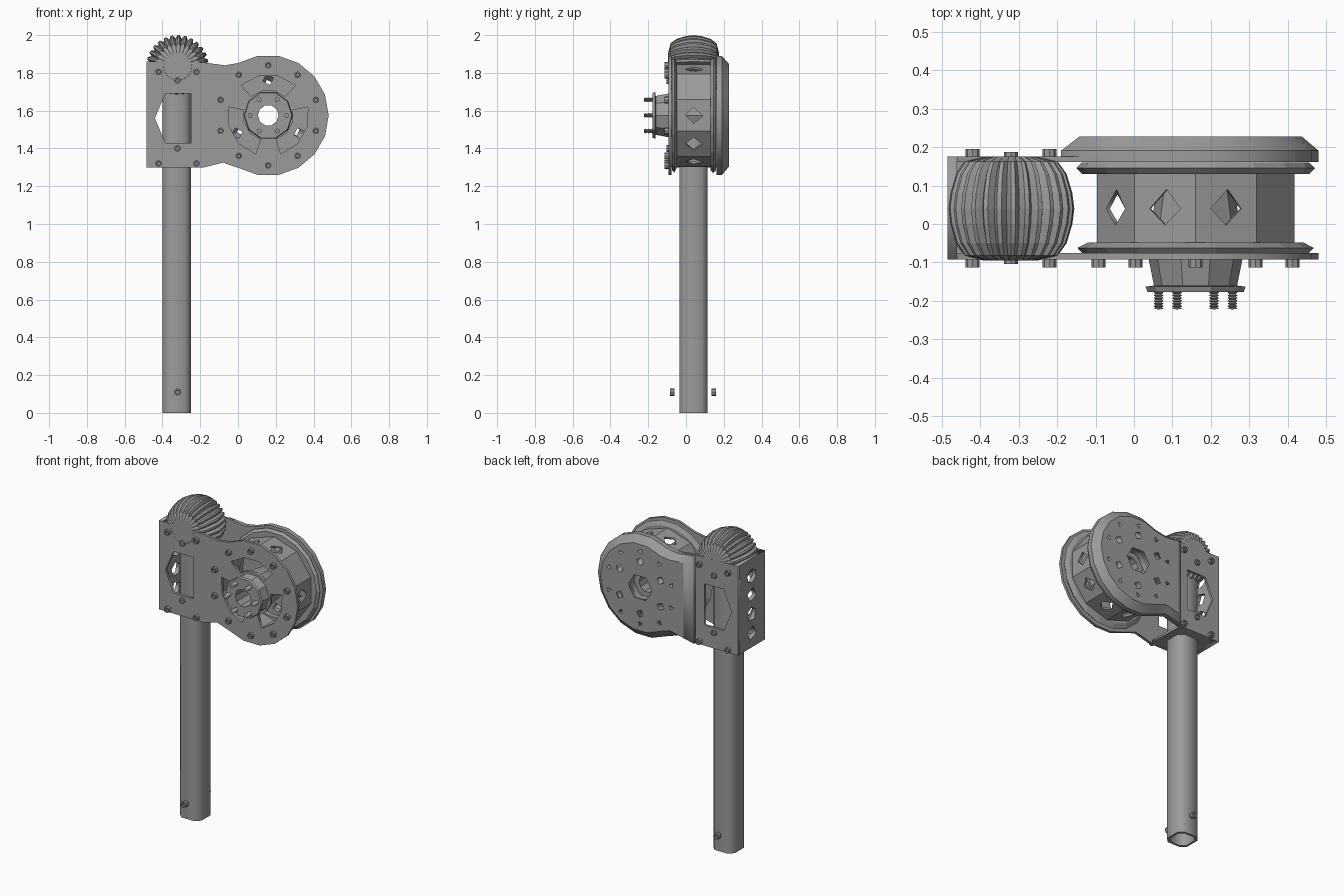
import bpy, bmesh
from math import sin, cos, pi, radians
from mathutils import Matrix, Vector

cube = bpy.data.objects.get("Cube")
if cube:
    bpy.data.objects.remove(cube)

GREY = bpy.data.materials.new("plain grey")
GREY.use_nodes = True
GREY.diffuse_color = (0.33, 0.33, 0.33, 1)
GREY.node_tree.nodes["Principled BSDF"].inputs["Base Color"].default_value = (0.33, 0.33, 0.33, 1)

CX, CZ = 0.16, 1.575      # drum axis
PX, PY = -0.325, 0.04     # pole axis


def finish(name, bm):
    bmesh.ops.remove_doubles(bm, verts=bm.verts, dist=0.0001)
    bmesh.ops.recalc_face_normals(bm, faces=bm.faces)
    mesh = bpy.data.meshes.new(name)
    bm.to_mesh(mesh)
    bm.free()
    mesh.materials.append(GREY)
    obj = bpy.data.objects.new(name, mesh)
    bpy.context.collection.objects.link(obj)
    return obj


def frame(u, v, w, origin):
    m = Matrix((u, v, w)).transposed().to_4x4()
    m.translation = Vector(origin)
    return m


def facing_front(y):
    return frame((1, 0, 0), (0, 0, 1), (0, -1, 0), (0, y, 0))


def plate(name, loops, thickness, matrix, far_scale=None):
    """Flat sheet: first loop is the outline, the others are holes."""
    curve = bpy.data.curves.new(name, 'CURVE')
    curve.dimensions = '2D'
    curve.fill_mode = 'BOTH'
    curve.extrude = thickness / 2
    for loop in loops:
        spline = curve.splines.new('POLY')
        spline.points.add(len(loop) - 1)
        for p, (u, v) in zip(spline.points, loop):
            p.co = (u, v, 0, 1)
        spline.use_cyclic_u = True
    temp = bpy.data.objects.new(name + " outline", curve)
    bpy.context.collection.objects.link(temp)
    graph = bpy.context.evaluated_depsgraph_get()
    mesh = bpy.data.meshes.new_from_object(temp.evaluated_get(graph))
    bm = bmesh.new()
    bm.from_mesh(mesh)
    bpy.data.objects.remove(temp)
    bpy.data.curves.remove(curve)
    bpy.data.meshes.remove(mesh)
    if far_scale:
        for v in bm.verts:
            if v.co.z < 0:
                v.co.x = CX + (v.co.x - CX) * far_scale
                v.co.y = CZ + (v.co.y - CZ) * far_scale
    bm.transform(matrix)
    return finish(name, bm)


def ngon(x, z, r, sides, start=0.0):
    return [(x + r * cos(start + 2 * pi * i / sides),
             z + r * sin(start + 2 * pi * i / sides)) for i in range(sides)]


def around(r, count, start):
    return ngon(CX, CZ, r, count, radians(start))


def lathe(name, profile, sides, x, z, y=0.0, flip=1, closed=True, notch=0.0):
    """Turn (radius, y) points about an axis along y."""
    bm = bmesh.new()
    rings = []
    for i in range(sides):
        a = 2 * pi * i / sides
        ring = []
        for r, d in profile:
            rr = r - notch if notch and i % 3 == 1 and r > 0.1 else r
            ring.append(bm.verts.new((x + rr * cos(a), y + flip * d, z + rr * sin(a))))
        rings.append(ring)
    n = len(profile)
    for i in range(sides):
        a, b = rings[i], rings[(i + 1) % sides]
        for j in range(n if closed else n - 1):
            k = (j + 1) % n
            bm.faces.new((a[j], a[k], b[k], b[j]))
    return finish(name, bm)


def bolt(name, x, z, y, flip=1, r=0.018, length=0.02):
    # socket head, pointing to -y unless flipped
    lathe(name, [(0.0001, -length / 2), (r * 0.5, -length / 2), (r * 0.6, -length),
                 (r, -length), (r, 0), (0.0001, 0)], 8, x, z, y, flip, closed=False)


# Side plate outline: square housing, waist and round end
arc = [(CX + 0.32 * cos(radians(a)), CZ + 0.32 * sin(radians(a)))
       for a in range(-120, 121, 20)]
outline = [(-0.485, 1.3), (-0.18, 1.3), (-0.08, 1.325)] + arc + \
          [(-0.07, 1.84), (-0.18, 1.855), (-0.485, 1.86)]
window = [(-0.25, 1.43), (-0.25, 1.69), (-0.385, 1.69), (-0.44, 1.56), (-0.385, 1.43)]


def slot(mid):
    angles = [radians(mid + d) for d in (-42, -14, 14, 42)]
    return [(CX + 0.215 * cos(a), CZ + 0.215 * sin(a)) for a in angles] + \
           [(CX + 0.135 * cos(a), CZ + 0.135 * sin(a)) for a in reversed(angles)]


plate("front_plate", [outline, window, ngon(CX, CZ, 0.06, 8)] +
      [slot(m) for m in (90, 210, 330)], 0.017, facing_front(-0.084))

# Back plate and its dished cover share the same openings
openings = [ngon(CX, CZ, 0.095, 6)] + \
           [ngon(x, z, 0.03, 4, 0.3) for x, z in around(0.19, 6, 90)]
plate("back_plate", [outline, window] + openings, 0.015, facing_front(0.168))
cover = [(-0.19, 1.3), (-0.08, 1.325)] + arc + [(-0.07, 1.84), (-0.19, 1.85)]
pockets = [ngon(x, z, 0.02, 3, i) for i, (x, z) in enumerate(around(0.265, 10, 90))]
plate("back_cover_rim", [cover] + openings, 0.015, facing_front(0.183))
plate("back_cover", [cover] + openings + pockets, 0.038, facing_front(0.209), 0.86)

# Housing side wall with stacked cut-outs, and floor around the pole
wall = [(-0.092, 1.3), (0.175, 1.3), (0.175, 1.86), (-0.092, 1.86)]
cuts = [ngon(PY, z, 0.045, n, 0.4) for z, n in ((1.39, 4), (1.51, 5), (1.63, 4), (1.75, 6))]
plate("housing_side_wall", [wall] + cuts, 0.025,
      frame((0, 1, 0), (0, 0, 1), (1, 0, 0), (-0.4725, 0, 0)))


def pole_section(h, c):
    pts = []
    for sx, sy in ((1, 1), (-1, 1), (-1, -1), (1, -1)):
        pair = [(PX + sx * h, PY + sy * (h - c)), (PX + sx * (h - c), PY + sy * h)]
        pts += pair if sx * sy > 0 else pair[::-1]
    return pts


floor = [(-0.46, -0.08), (-0.2, -0.08), (-0.2, 0.165), (-0.46, 0.165)]
plate("housing_floor", [floor, pole_section(0.076, 0.03)], 0.015,
      Matrix.Translation((0, 0, 1.308)))

# Hollow pole with chamfered corners
plate("pole", [pole_section(0.075, 0.03), pole_section(0.062, 0.025)], 1.7,
      Matrix.Translation((0, 0, 0.85)))

# Drum: ten flat panels, all but one pierced
half = 0.27 * sin(pi / 10)
panel = [(-half, -0.075), (half, -0.075), (half, 0.16), (-half, 0.16)]
kite = [(-0.042, 0.04), (0.0, -0.003), (0.042, 0.04), (0.004, 0.09)]
for i in range(10):
    a = 2 * pi * i / 10
    c, s = cos(a), sin(a)
    d = 0.27 * cos(pi / 10) - 0.006
    plate("drum_panel", [panel] if i == 1 else [panel, kite], 0.012,
          frame((s, 0, -c), (0, 1, 0), (c, 0, s), (CX + d * c, 0, CZ + d * s)))

# Drum flanges
lathe("front_flange", [(0.24, -0.075), (0.295, -0.075), (0.307, -0.062), (0.28, -0.048),
                       (0.24, -0.048)], 18, CX, CZ)
lathe("back_flange", [(0.24, 0.16), (0.295, 0.16), (0.31, 0.145), (0.295, 0.13),
                      (0.24, 0.13)], 18, CX, CZ)

# Hub with its flange and threaded studs
lathe("hub", [(0.055, -0.177), (0.125, -0.177), (0.13, -0.163), (0.108, -0.16), (0.122, -0.09),
              (0.115, 0.0), (0.09, 0.16), (0.055, 0.16)], 10, CX, CZ)
thread = [(0.0001, -0.175)]
for i in range(7):
    thread += [(0.008, -0.175 - i * 0.007), (0.013, -0.1785 - i * 0.007)]
thread.append((0.0001, -0.222))
for x, z in around(0.096, 6, 0):
    lathe("hub_stud", thread, 8, x, z, closed=False)

# Ribbed wheel in the housing and its axle
lathe("ribbed_wheel", [(0.0001, -0.095), (0.07, -0.095), (0.122, -0.082), (0.145, -0.05),
                       (0.16, 0.0), (0.165, 0.04), (0.16, 0.08), (0.145, 0.13),
                       (0.122, 0.162), (0.07, 0.175), (0.0001, 0.175)],
      84, -0.32, 1.835, closed=False, notch=0.018)

# Bolts
for x, z in around(0.265, 10, 90):
    bolt("drum_bolt", x, z, -0.0925)
for y, flip in ((-0.0925, 1), (0.1755, -1)):
    for x in (-0.42, -0.22):
        for z in (1.32, 1.805):
            bolt("housing_bolt", x, z, y, flip)
    for z in (1.4, 1.76):
        bolt("housing_centre_bolt", -0.32, z, y, flip, 0.018, 0.012)
for y, flip in ((-0.06, 1), (0.135, -1)):
    bolt("pole_bolt", -0.32, 0.11, y, flip, 0.02, 0.025)
